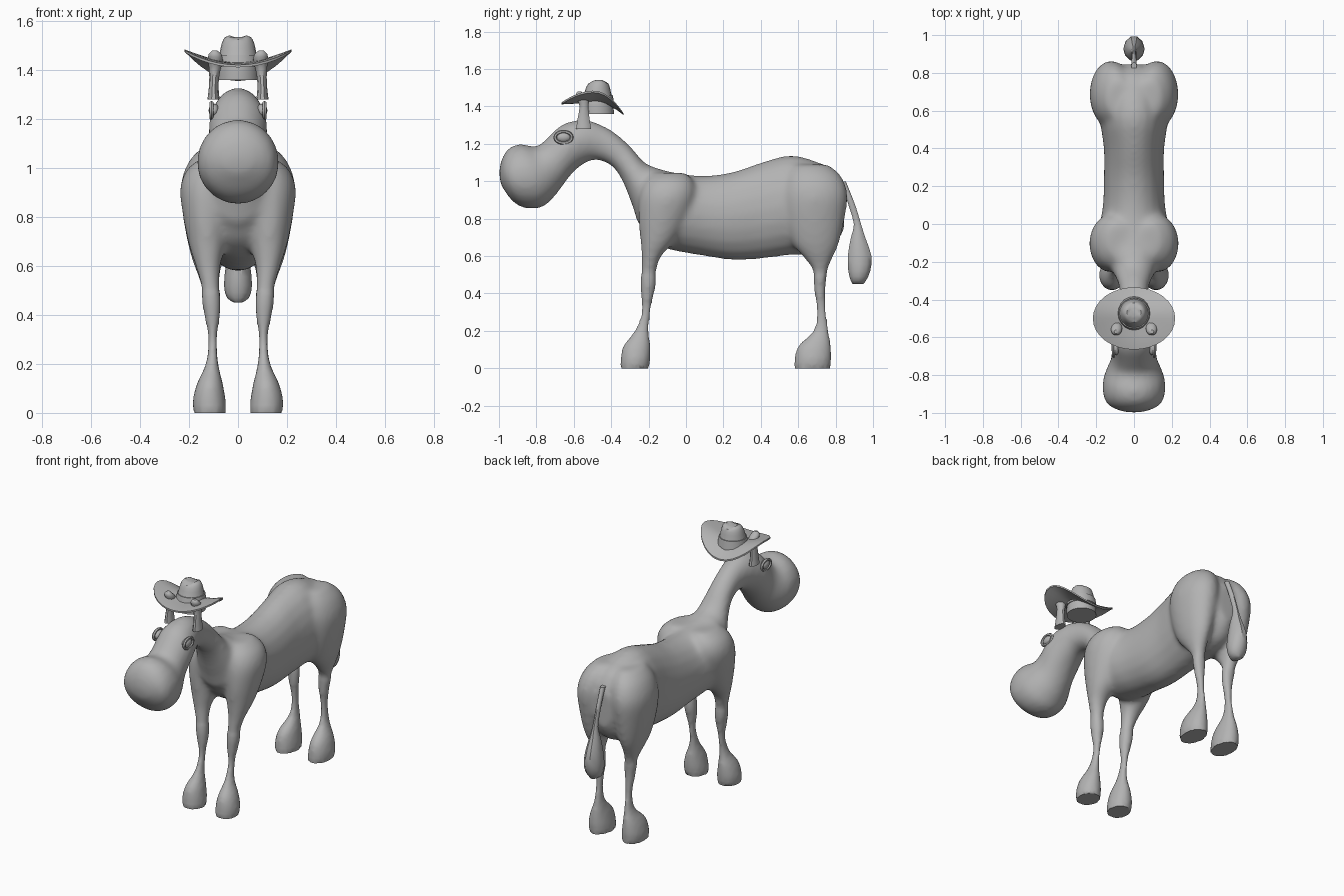
import bpy, bmesh, math
from mathutils import Vector

if "Cube" in bpy.data.objects:
    bpy.data.objects.remove(bpy.data.objects["Cube"])

grey = bpy.data.materials.new("plain grey")
grey.diffuse_color = (0.45, 0.45, 0.45, 1)
grey.use_nodes = True
grey.node_tree.nodes["Principled BSDF"].inputs["Base Color"].default_value = grey.diffuse_color


def finish(name, bm, angle=40):
    bmesh.ops.recalc_face_normals(bm, faces=bm.faces)
    me = bpy.data.meshes.new(name)
    bm.to_mesh(me)
    bm.free()
    me.materials.append(grey)
    ob = bpy.data.objects.new(name, me)
    bpy.context.collection.objects.link(ob)
    bpy.ops.object.select_all(action='DESELECT')
    ob.select_set(True)
    bpy.context.view_layer.objects.active = ob
    bpy.ops.object.shade_smooth_by_angle(angle=math.radians(angle))
    return ob


def spline(rows, steps):
    """Catmull-Rom interpolation between section rows."""
    out = []
    for i in range(len(rows) - 1):
        p = [rows[max(i - 1, 0)], rows[i], rows[i + 1], rows[min(i + 2, len(rows) - 1)]]
        for s in range(steps):
            t = s / steps
            out.append([0.5 * (2 * b + (c - a) * t + (2 * a - 5 * b + 4 * c - d) * t * t
                               + (3 * b - a - 3 * c + d) * t ** 3) for a, b, c, d in zip(*p)])
    return out + [rows[-1]]


def loft(bm, rows, sides=20, steps=3):
    """Rows: top y, top z, bottom y, bottom z, half width, centre x."""
    rings = []
    for ty, tz, by, bz, w, cx in spline(rows, steps):
        ring = []
        for k in range(sides):
            a = 2 * math.pi * k / sides
            s = math.sin(a) / 2
            ring.append(bm.verts.new((cx + w * math.cos(a), (ty + by) / 2 + (ty - by) * s,
                                      (tz + bz) / 2 + (tz - bz) * s)))
        rings.append(ring)
    for r, q in zip(rings, rings[1:]):
        for k in range(sides):
            bm.faces.new((r[k], r[(k + 1) % sides], q[(k + 1) % sides], q[k]))
    bm.faces.new(rings[0])
    bm.faces.new(rings[-1])


def upright(rows, side=1):
    """Rows: z, y min, y max, x min, x max -> loft rows."""
    return [(y1, z, y0, z, (x1 - x0) / 2, side * (x0 + x1) / 2) for z, y0, y1, x0, x1 in rows]


skin = bmesh.new()

# Barrel of the body: y, top, bottom, half width
torso = [(.845, .97, .74, .06), (.79, 1.06, .65, .12), (.70, 1.105, .61, .16), (.56, 1.14, .605, .18),
         (.40, 1.10, .585, .16), (.25, 1.05, .578, .16), (.10, 1.03, .60, .165), (-.02, 1.04, .62, .185),
         (-.12, 1.06, .645, .19), (-.20, 1.08, .70, .16), (-.25, 1.02, .78, .08)]
loft(skin, [(y, t, y, b, w, 0) for y, t, b, w in torso])

# Neck, head and muzzle
neck_head = [(0, 1.02, -.02, .74, .14), (-.15, 1.07, -.23, .75, .14), (-.22, 1.10, -.28, .85, .115),
             (-.30, 1.19, -.33, .98, .085), (-.38, 1.26, -.39, 1.075, .075),
             (-.46, 1.305, -.48, 1.115, .08), (-.55, 1.33, -.55, 1.09, .10),
             (-.66, 1.305, -.61, 1.04, .12), (-.74, 1.235, -.67, .96, .12),
             (-.80, 1.185, -.71, .91, .14), (-.88, 1.20, -.77, .86, .165),
             (-.945, 1.18, -.86, .855, .165), (-.985, 1.12, -.93, .895, .135),
             (-1.0, 1.05, -.99, .98, .05)]
loft(skin, [r + (0,) for r in neck_head])

# Legs with shoulders and haunches
front_leg = [(0, -.35, -.20, .05, .18), (.05, -.35, -.19, .05, .185), (.12, -.335, -.19, .062, .168),
             (.20, -.275, -.198, .08, .132), (.30, -.237, -.19, .085, .122), (.38, -.24, -.175, .075, .135),
             (.45, -.245, -.16, .07, .147), (.52, -.24, -.158, .075, .152), (.60, -.238, -.13, .07, .175),
             (.68, -.245, -.06, .05, .20), (.80, -.255, .01, .03, .225), (.92, -.25, .05, .01, .237),
             (1.0, -.22, .04, .01, .205), (1.045, -.17, 0, .03, .14)]
hind_leg = [(0, .58, .77, .05, .18), (.05, .58, .778, .05, .185), (.12, .60, .775, .062, .168),
            (.20, .68, .763, .08, .132), (.30, .70, .75, .085, .122), (.40, .687, .745, .075, .135),
            (.47, .682, .75, .07, .147), (.53, .675, .76, .075, .155), (.59, .63, .785, .07, .175),
            (.67, .565, .82, .05, .20), (.80, .52, .85, .02, .225), (.93, .51, .865, .005, .235),
            (1.03, .53, .83, .005, .20), (1.09, .57, .76, .02, .14)]
for side in (1, -1):
    loft(skin, upright(front_leg, side))
    loft(skin, upright(hind_leg, side))

# Fuse the body parts into one soft skin
body = finish("body", skin)
mod = body.modifiers.new("fuse", 'REMESH')
mod.mode = 'VOXEL'
mod.voxel_size = 0.013
fused = bpy.data.meshes.new_from_object(body.evaluated_get(bpy.context.evaluated_depsgraph_get()))
bpy.data.objects.remove(body)
bm = bmesh.new()
bm.from_mesh(fused)
for i in range(10):
    bmesh.ops.smooth_vert(bm, verts=[v for v in bm.verts if v.co.z > (0.5 if i > 2 else 0.03)],
                          factor=0.5, use_axis_x=True, use_axis_y=True, use_axis_z=True)
for v in bm.verts:
    if v.co.z < 0.008:
        v.co.z = 0
finish("body", bm, 50)

# Eyes with lids, and ears
ear = [(1.28, -.59, -.505, .075, .125), (1.34, -.58, -.515, .08, .118), (1.40, -.57, -.52, .072, .118),
       (1.44, -.585, -.52, .062, .122), (1.465, -.59, -.545, .068, .12), (1.48, -.58, -.56, .085, .105)]
for side, label in ((1, "left"), (-1, "right")):
    bm = bmesh.new()
    bmesh.ops.create_uvsphere(bm, u_segments=16, v_segments=10, radius=1)
    for v in bm.verts:
        v.co = Vector((side * .098 + v.co.x * .022, -.655 + v.co.y * .04, 1.235 + v.co.z * .028))
    finish(label + "_eye", bm)
    bm = bmesh.new()
    n, m = 18, 6
    ring = [[bm.verts.new((side * (.108 + .009 * math.sin(b)),
                           -.655 + (.045 + .009 * math.cos(b)) * math.cos(a),
                           1.235 + (.031 + .009 * math.cos(b)) * math.sin(a)))
             for b in [2 * math.pi * j / m for j in range(m)]]
            for a in [2 * math.pi * i / n for i in range(n)]]
    for i in range(n):
        for j in range(m):
            bm.faces.new((ring[i][j], ring[(i + 1) % n][j], ring[(i + 1) % n][(j + 1) % m], ring[i][(j + 1) % m]))
    finish(label + "_eyelid", bm)
    bm = bmesh.new()
    loft(bm, upright(ear, side), 10, 2)
    finish(label + "_ear", bm)

# Tail with tuft
tail = [(1.0, .82, .855, -.015, .015), (.95, .843, .875, -.014, .014), (.86, .872, .91, -.013, .013),
        (.77, .897, .937, -.016, .016), (.70, .88, .96, -.032, .032), (.60, .862, .995, -.05, .05),
        (.52, .865, .988, -.057, .057), (.47, .878, .965, -.045, .045), (.45, .89, .95, -.015, .015)]
bm = bmesh.new()
loft(bm, upright(tail), 10, 2)
finish("tail", bm)


# Hat brim: curled up at the sides, drooping at the back
def brim_z(x, y):
    d = y + .49
    return 1.42 - (.05 * d if d < 0 else 2.7 * d * d) * (1 if d > 0 else -1) + 1.15 * x * x


bm = bmesh.new()
n = 32
rings = []
for f, lift in ((.3, 0), (.55, 0), (.8, 0), (1, 0), (1, .01), (.8, .014), (.55, .014), (.3, .014)):
    ring = []
    for k in range(n):
        a = 2 * math.pi * k / n
        x, y = .218 * f * math.cos(a), -.50 + .165 * f * math.sin(a)
        ring.append(bm.verts.new((x, y, brim_z(x, y) + lift)))
    rings.append(ring)
for r, q in zip(rings, rings[1:] + rings[:1]):
    for k in range(n):
        bm.faces.new((r[k], r[(k + 1) % n], q[(k + 1) % n], q[k]))
finish("hat_brim", bm)

# Hat crown with a pinched top, and its band
crown = [(1.36, -.56, -.385, -.085, .085), (1.43, -.56, -.39, -.083, .083), (1.47, -.545, -.40, -.075, .075),
         (1.51, -.53, -.41, -.066, .066), (1.535, -.51, -.425, -.052, .052), (1.543, -.49, -.445, -.025, .025)]
bm = bmesh.new()
loft(bm, upright(crown), 20, 2)
for v in bm.verts:
    if v.co.z > 1.525 and abs(v.co.x) < .03:
        v.co.z -= .008
finish("hat_crown", bm)
bm = bmesh.new()
loft(bm, upright([(1.415, -.566, -.384, -.089, .089), (1.462, -.554, -.392, -.082, .082)]), 20, 1)
finish("hat_band", bm)
